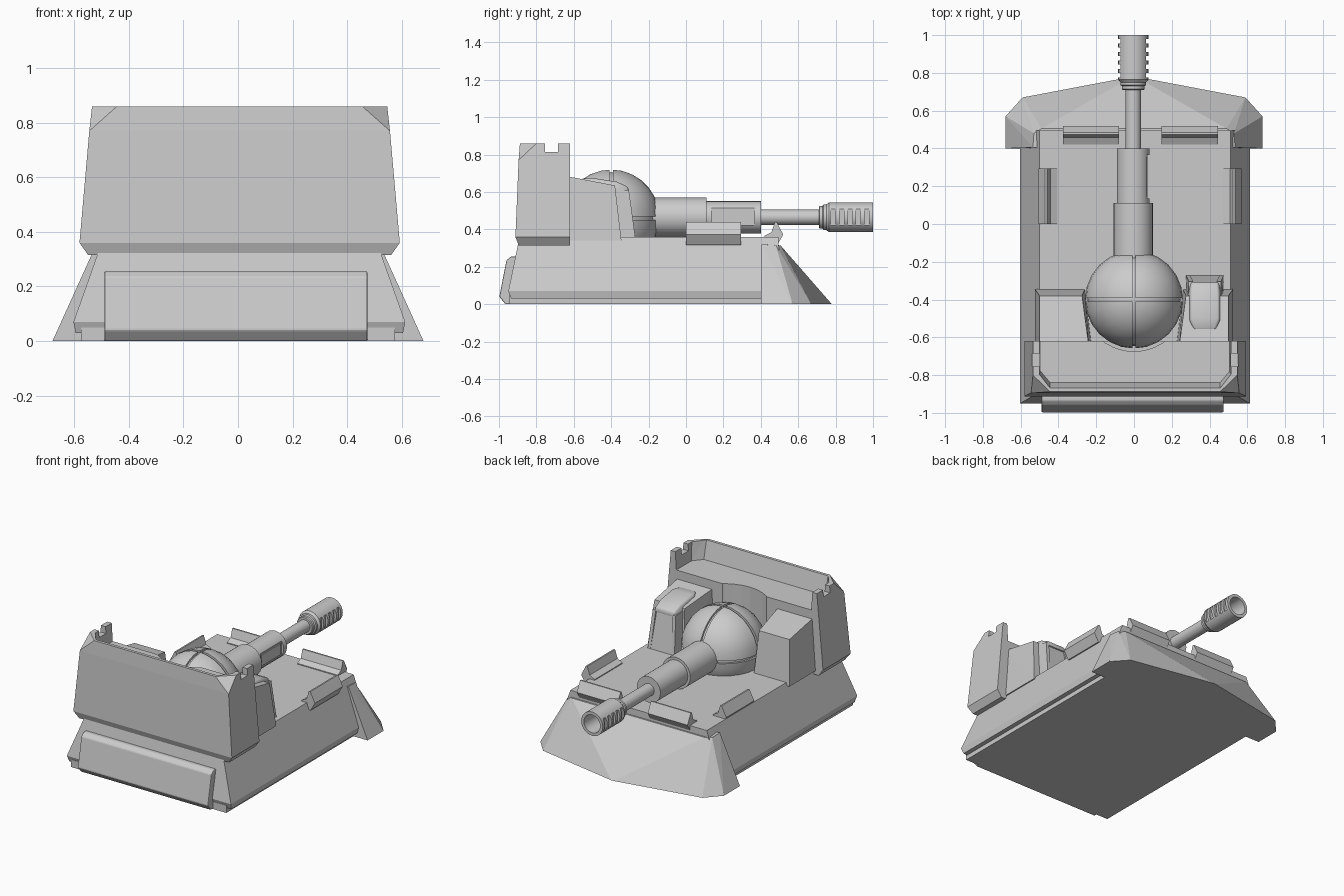
import bpy, bmesh, math
from mathutils import Vector, Matrix

if "Cube" in bpy.data.objects:
    bpy.data.objects.remove(bpy.data.objects["Cube"])


def finish(name, bm, smooth=False):
    bmesh.ops.recalc_face_normals(bm, faces=bm.faces)
    mesh = bpy.data.meshes.new(name)
    bm.to_mesh(mesh)
    bm.free()
    ob = bpy.data.objects.new(name, mesh)
    bpy.context.collection.objects.link(ob)
    if smooth:
        shade(ob)
    return ob


def activate(ob):
    bpy.ops.object.select_all(action='DESELECT')
    ob.select_set(True)
    bpy.context.view_layer.objects.active = ob


def shade(ob):
    activate(ob)
    bpy.ops.object.shade_smooth_by_angle(angle=math.radians(35))


def convex(name, pts):
    bm = bmesh.new()
    for p in pts:
        bm.verts.new(p)
    res = bmesh.ops.convex_hull(bm, input=bm.verts)
    junk = [g for g in res['geom_interior'] if isinstance(g, bmesh.types.BMVert)]
    bmesh.ops.delete(bm, geom=junk, context='VERTS')
    bmesh.ops.dissolve_limit(bm, angle_limit=0.01, verts=bm.verts, edges=bm.edges)
    return finish(name, bm)


def sym(pts, cx=0.0):
    return [(cx + s * x, y, z) for x, y, z in pts for s in (1, -1)]


def box(name, x0, x1, y0, y1, z0, z1):
    return convex(name, [(x, y, z) for x in (x0, x1) for y in (y0, y1) for z in (z0, z1)])


def prism(name, section, a, b, place):
    """Extrude a 2D section from a to b; place(u, v, t) gives the 3D point."""
    bm = bmesh.new()
    ends = [[bm.verts.new(place(u, v, t)) for u, v in section] for t in (a, b)]
    for e in ends:
        bm.faces.new(e)
    n = len(section)
    for i in range(n):
        j = (i + 1) % n
        bm.faces.new((ends[0][i], ends[0][j], ends[1][j], ends[1][i]))
    return finish(name, bm)


def lathe(name, profile, cx, cz, n=24):
    """Spin a (radius, y) profile about the gun axis."""
    bm = bmesh.new()
    verts = [bm.verts.new((cx + r, y, cz)) for r, y in profile]
    edges = [bm.edges.new(p) for p in zip(verts, verts[1:])]
    bmesh.ops.spin(bm, geom=verts + edges, cent=(cx, 0, cz), axis=(0, 1, 0),
                   angle=math.tau, steps=n)
    bmesh.ops.remove_doubles(bm, verts=bm.verts, dist=1e-4)
    return finish(name, bm, True)


def sphere(name, centre, r, u=24, v=14):
    bm = bmesh.new()
    bmesh.ops.create_uvsphere(bm, u_segments=u, v_segments=v, radius=r,
                              matrix=Matrix.Translation(centre))
    return finish(name, bm, True)


def cut(ob, cutters, smooth=False):
    for c in cutters:
        c.hide_render = True
        activate(ob)
        m = ob.modifiers.new("cut", 'BOOLEAN')
        m.object, m.operation, m.solver = c, 'DIFFERENCE', 'EXACT'
        bpy.ops.object.modifier_apply(modifier=m.name)
        bpy.data.objects.remove(c)
    if smooth:
        shade(ob)


def bevel(ob, width, segments=1):
    activate(ob)
    m = ob.modifiers.new("bevel", 'BEVEL')
    m.width, m.segments, m.limit_method = width, segments, 'ANGLE'
    bpy.ops.object.modifier_apply(modifier=m.name)


# Hull with sloped sides, and the thin bottom slab under it
convex("hull", sym([(.505, -.89, .36), (.608, -.95, .07), (.6, -.935, .03),
                    (.505, .495, .36), (.608, .5, .07), (.6, .5, .03)], .005))
box("bottom_slab", -.575, .575, -.945, .5, 0, .05)

# Wedge-shaped skirt at the gun end
convex("bow_skirt", sym([(.68, .40, 0), (.68, .57, 0), (.59, .67, 0), (.01, .78, 0),
                         (.535, .405, .32), (.53, .48, .315), (.49, .505, .315)]))

# Sloped plate on the face opposite the gun
plate = prism("face_plate", [(-.90, .0), (-.965, .0), (-.998, .04), (-.96, .235),
                             (-.935, .255), (-.88, .255)],
              -.49, .475, lambda u, v, t: (t, u, v))
bevel(plate, .006, 2)

# Tall armoured wall with clipped corners, ledge, notches and a ball recess
wall = convex("armour_wall", sym([(.555, -.895, .315), (.555, -.62, .315),
                                  (.587, -.912, .36), (.587, -.62, .36),
                                  (.551, -.895, .77), (.45, -.888, .86),
                                  (.541, -.80, .86), (.541, -.62, .86)], .006))
ledge = convex("ledge_cutter", sym([(.5, -.5, .74), (.5, -.78, .74), (.45, -.84, .74),
                                    (.51, -.5, .9), (.51, -.80, .9), (.45, -.878, .9)], .006))
notch = box("notch_cutter", -.8, .8, -.755, -.685, .815, .95)
bm = bmesh.new()
bmesh.ops.create_cone(bm, cap_ends=True, segments=32, radius1=.275, radius2=.275, depth=.7,
                      matrix=Matrix.Translation((0, -.4, .72)))
cut(wall, [ledge, notch, finish("recess_cutter", bm)])

# Blocks flanking the ball
for side, s in (("left", -1), ("right", 1)):
    convex(side + "_flank_block",
           [(s * x, y, z) for x, y, z in
            [(.525, -.64, .34), (.525, -.345, .34), (.26, -.345, .34), (.225, -.64, .34),
             (.50, -.64, .685), (.50, -.38, .635), (.275, -.38, .635), (.24, -.64, .685)]])

# Sight housing on the right block: leaning column, framed cap
convex("sight_column", sym([(.095, -.42, .35), (.085, -.27, .35),
                            (.085, -.45, .62), (.068, -.318, .61)], .375))
for s in (-1, 1):
    convex("sight_frame", [(.375 + s * x, y, z) for x, y, z in
                           [(.1, -.38, .35), (.085, -.38, .35), (.1, -.27, .35), (.078, -.27, .35),
                            (.09, -.44, .62), (.07, -.44, .62), (.085, -.305, .61), (.062, -.305, .61)]])
cap = convex("sight_cap", sym([(.092, -.37, .595), (.075, -.305, .595), (.09, -.52, .64),
                               (.07, -.31, .628), (.075, -.37, .655), (.075, -.5, .675),
                               (.055, -.56, .672), (.06, -.56, .64)], .375))
bevel(cap, .01, 2)
shade(cap)

# Ball turret: outer shell split by three grooves over a smaller core
c = Vector((0, -.4, .46))
ball = sphere("ball_turret", c, .26)
g, L = .009, .4
slabs = []
for k in range(3):
    h = [g if i == k else L for i in range(3)]
    slabs.append(box("groove_cutter", c.x - h[0], c.x + h[0], c.y - h[1], c.y + h[1],
                     c.z - h[2], c.z + h[2]))
cut(ball, slabs, True)
sphere("ball_core", c, .246)

# Gun: stepped sleeves and barrel
GX, GZ = -.004, .465
lathe("gun_sleeve", [(0, -.25), (.105, -.25), (.105, .11), (0, .11)], GX, GZ)
jacket = lathe("gun_jacket", [(0, .09), (.087, .09), (.087, .40), (0, .40)], GX, GZ)
cut(jacket, [box("panel_cutter", .066, .2, .135, .365, .42, .515)], True)
convex("jacket_panel", [(x, y, z) for x in (.05, .071) for y in (.145, .355)
                        for z in (.43, .505)])
lathe("gun_barrel", [(0, .38), (.041, .38), (.041, .75), (0, .75)], GX, GZ)

# Muzzle brake with collars, bore and side slots
muzzle = lathe("muzzle_brake", [(0, .71), (.055, .71), (.06, .715), (.06, .73), (.068, .735),
                                (.068, .75), (.08, .765), (.08, 1.0), (.06, 1.0),
                                (.055, .82), (0, .82)], GX, GZ)
slots = []
for i in range(5):
    y = .775 + i * .045
    for s in (-1, 1):
        a, b = sorted((GX + s * .063, GX + s * .12))
        slot = box("slot_cutter", a, b, y, y + .024, GZ - .044, GZ + .044)
        slots.append(slot)
cut(muzzle, slots, True)

# Deck-edge rails: same section on both flanks and on the bow edge
rail = [(-.10, .35), (-.10, .366), (-.063, .385), (-.045, .44), (-.035, .44),
        (0, .372), (-.032, .316), (-.07, .33)]
for side, s, edge in (("left", -1, .505), ("right", 1, .57)):
    prism(side + "_flank_rail", rail, 0, .295, lambda u, v, t: (s * (u + edge), t, v))
for side, x0, x1 in (("left", -.375, -.08), ("right", .145, .445)):
    prism(side + "_bow_rail", rail, x0, x1, lambda u, v, t: (t, u + .52, v))
